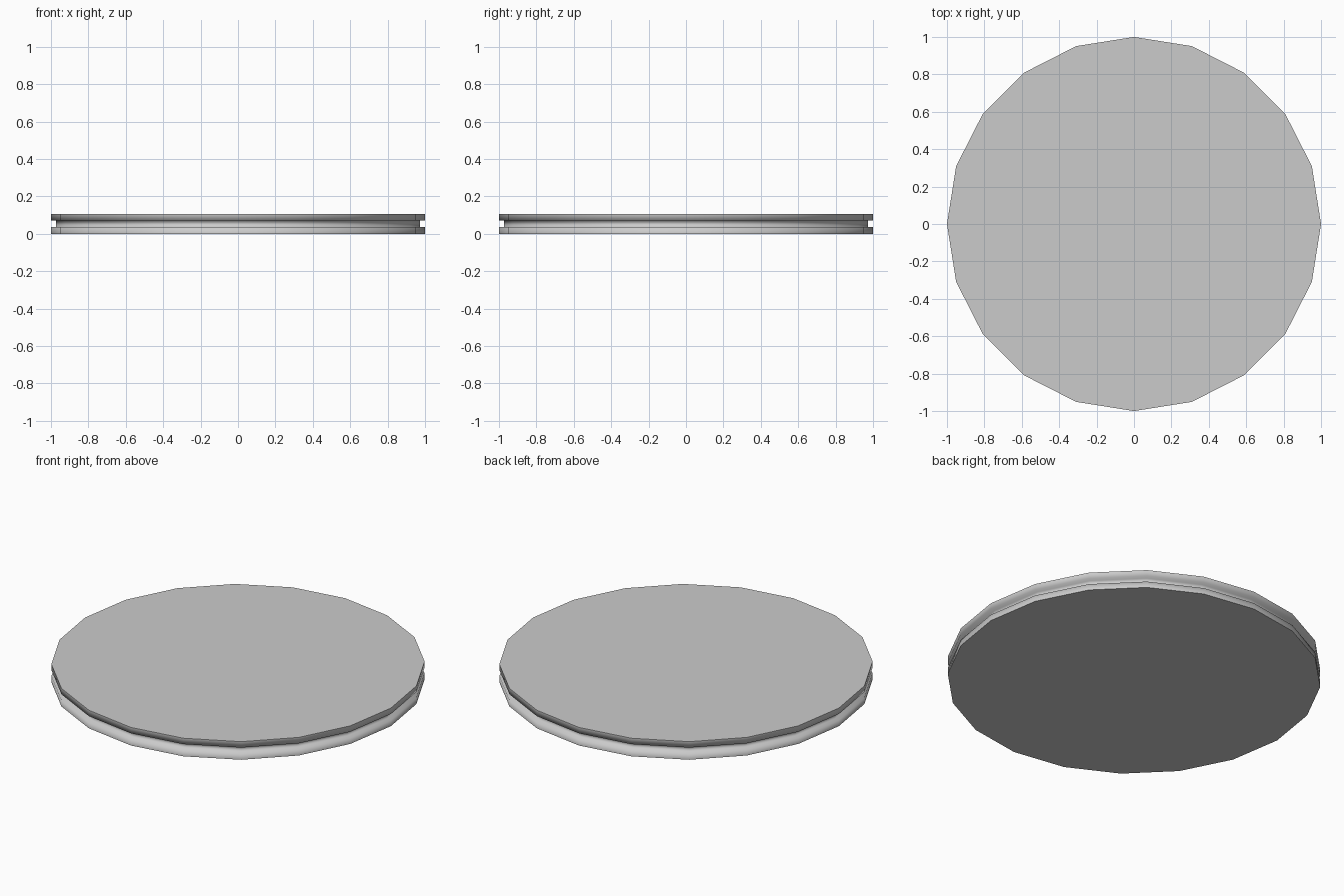
import bpy, bmesh
from math import cos, sin, tau

if "Cube" in bpy.data.objects:
    bpy.data.objects.remove(bpy.data.objects["Cube"])

SIDES = 20
# radius, height: lower rim, groove, upper rim
PROFILE = [(1.0, 0.0), (1.0, 0.036), (0.973, 0.036),
           (0.973, 0.072), (1.0, 0.072), (1.0, 0.107)]

bm = bmesh.new()
rings = [[bm.verts.new((r * cos(tau * i / SIDES), r * sin(tau * i / SIDES), z))
          for i in range(SIDES)] for r, z in PROFILE]

# smooth side wall with groove
for a, b in zip(rings, rings[1:]):
    for i in range(SIDES):
        j = (i + 1) % SIDES
        bm.faces.new((a[i], a[j], b[j], b[i])).smooth = True

# flat caps with crisp borders
for cap in (bm.faces.new(rings[0][::-1]), bm.faces.new(rings[-1])):
    for e in cap.edges:
        e.smooth = False

mesh = bpy.data.meshes.new("grooved_disc")
bm.to_mesh(mesh)
bm.free()
disc = bpy.data.objects.new("grooved_disc", mesh)
bpy.context.collection.objects.link(disc)
